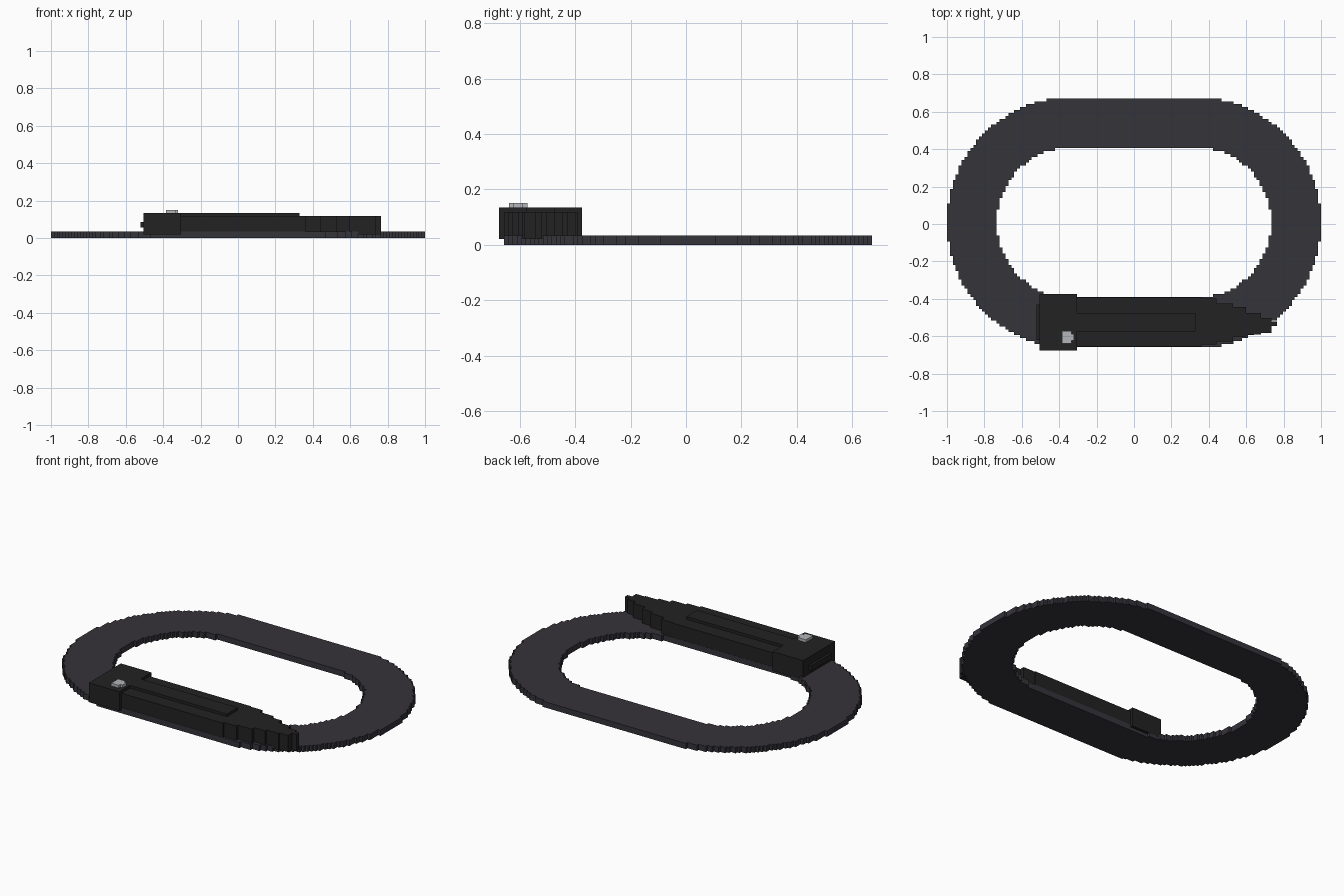
import bpy, bmesh, math

if "Cube" in bpy.data.objects:
    bpy.data.objects.remove(bpy.data.objects["Cube"])


def material(name, rgb):
    m = bpy.data.materials.new(name)
    m.diffuse_color = (*rgb, 1)
    m.use_nodes = True
    m.node_tree.nodes["Principled BSDF"].inputs["Base Color"].default_value = m.diffuse_color
    return m


STRAP = material("strap charcoal", (0.036, 0.033, 0.042))
BLACK = material("casing black", (0.016, 0.016, 0.016))
METAL = material("button silver", (0.45, 0.46, 0.48))


def finish(bm, name, mat):
    bmesh.ops.recalc_face_normals(bm, faces=bm.faces)
    me = bpy.data.meshes.new(name)
    bm.to_mesh(me)
    bm.free()
    me.materials.append(mat)
    ob = bpy.data.objects.new(name, me)
    bpy.context.collection.objects.link(ob)
    return ob


def raise_flat(bm, height):
    """Turn a flat sheet into a solid."""
    r = bmesh.ops.extrude_face_region(bm, geom=bm.faces[:], use_keep_orig=True)
    top = [v for v in r["geom"] if isinstance(v, bmesh.types.BMVert)]
    bmesh.ops.translate(bm, verts=top, vec=(0, 0, height))


def prism(name, outline, z0, z1, mat):
    bm = bmesh.new()
    bm.faces.new([bm.verts.new((x, y, z0)) for x, y in outline])
    raise_flat(bm, z1 - z0)
    return finish(bm, name, mat)


def box(name, x0, x1, y0, y1, z0, z1, mat):
    return prism(name, [(x0, y0), (x1, y0), (x1, y1), (x0, y1)], z0, z1, mat)


# Strap: stadium-shaped ring cut on a fine square grid, giving stepped edges
CELL = 1 / 64
MID_Y, HALF_LINE, R_OUT, R_IN = 0.0075, 0.33, 0.67, 0.403
bm = bmesh.new()
grid = {}


def corner(i, j):
    if (i, j) not in grid:
        grid[i, j] = bm.verts.new((i * CELL, MID_Y + (j - 0.5) * CELL, 0))
    return grid[i, j]


for i in range(-64, 64):
    for j in range(-43, 44):
        x, y = (i + 0.5) * CELL, j * CELL
        d = math.hypot(max(abs(x) - HALF_LINE, 0), y)
        if R_IN < d < R_OUT:
            bm.faces.new([corner(i, j), corner(i + 1, j),
                          corner(i + 1, j + 1), corner(i, j + 1)])
raise_flat(bm, 0.034)
finish(bm, "strap_ring", STRAP)

# Casing: long body with a stepped taper towards the right tip
# each step: right end, front edge, back edge
steps = [(0.36, -0.655, -0.392), (0.44, -0.643, -0.397), (0.53, -0.628, -0.425),
         (0.60, -0.605, -0.445), (0.68, -0.59, -0.475), (0.735, -0.583, -0.502),
         (0.765, -0.545, -0.52)]
front, back, x = [], [], -0.32
for end, y0, y1 in steps:
    front += [(x, y0), (end, y0)]
    back += [(x, y1), (end, y1)]
    x = end
prism("casing_body", front + back[::-1], 0.02, 0.118, BLACK)

# Raised plate along the body
box("top_plate", -0.31, 0.33, -0.575, -0.475, 0.11, 0.134, BLACK)

# Wider head block with its end plug
box("head_block", -0.505, -0.305, -0.675, -0.375, 0.02, 0.134, BLACK)
box("end_plug", -0.52, -0.50, -0.62, -0.43, 0.055, 0.087, BLACK)

# Silver button with a small side tab
box("button", -0.385, -0.335, -0.638, -0.572, 0.13, 0.15, METAL)
box("button_tab", -0.336, -0.32, -0.622, -0.588, 0.13, 0.15, METAL)
